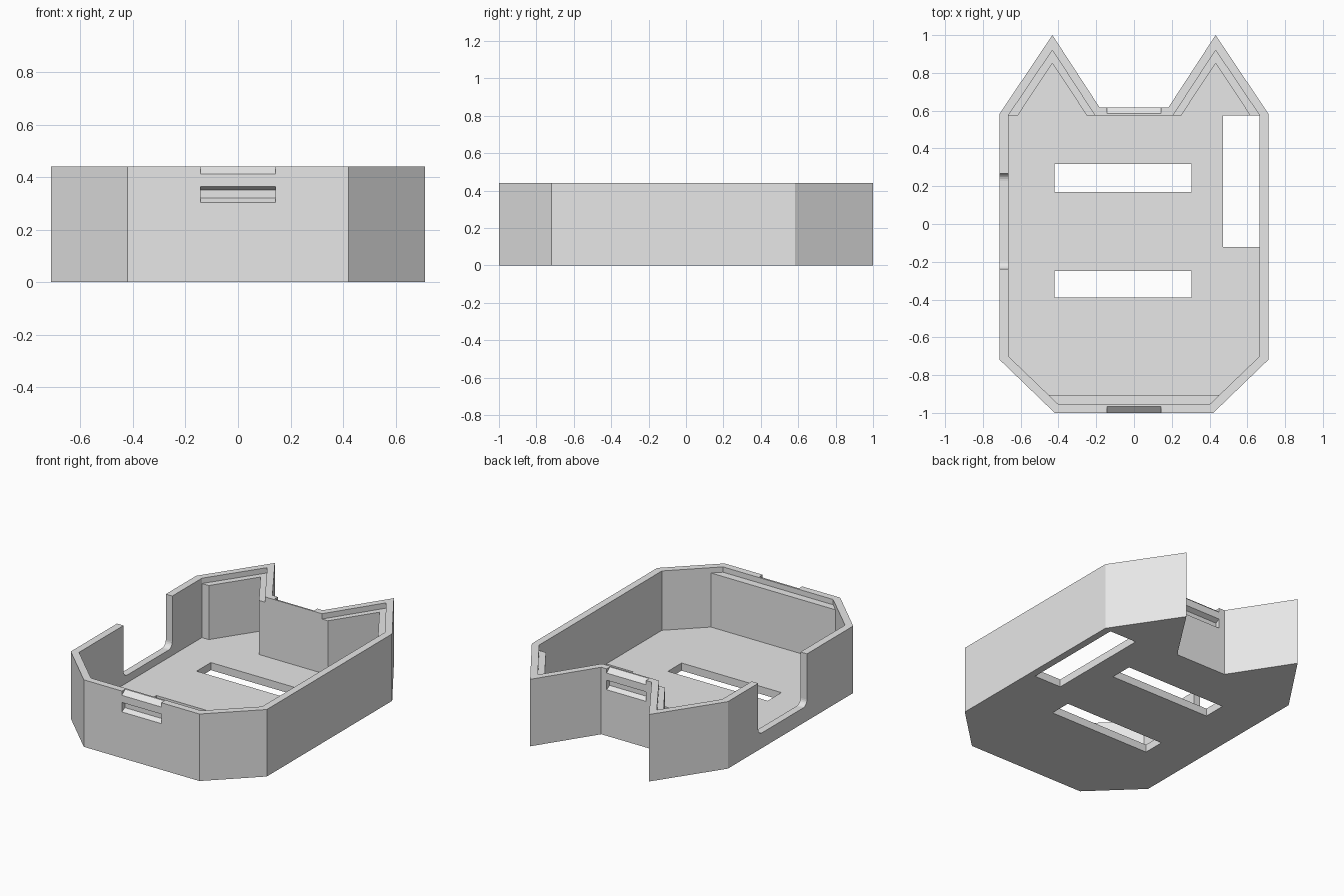
import bpy, bmesh
from math import sin, cos, pi

if "Cube" in bpy.data.objects:
    bpy.data.objects.remove(bpy.data.objects["Cube"], do_unlink=True)

# Single plain grey plastic
grey = bpy.data.materials.new("light_grey")
grey.use_nodes = True
colour = (0.8, 0.8, 0.8, 1)
grey.diffuse_color = colour
grey.node_tree.nodes["Principled BSDF"].inputs["Base Color"].default_value = colour

HEIGHT, FLOOR, LEDGE = 0.44, 0.05, 0.405
ABOVE = HEIGHT + 0.1
INNER, NOTCH = 0.665, 0.575


def prism(name, points, lo, hi, axis="z"):
    """Extrude a profile along z (points are x, y) or along x (points are y, z)."""
    bm = bmesh.new()
    place = (lambda p, d: (p[0], p[1], d)) if axis == "z" else (lambda p, d: (d, p[0], p[1]))
    low = [bm.verts.new(place(p, lo)) for p in points]
    high = [bm.verts.new(place(p, hi)) for p in points]
    bm.faces.new(low)
    bm.faces.new(high)
    for i in range(len(points)):
        j = (i + 1) % len(points)
        bm.faces.new((low[i], low[j], high[j], high[i]))
    bmesh.ops.recalc_face_normals(bm, faces=bm.faces)
    mesh = bpy.data.meshes.new(name)
    bm.to_mesh(mesh)
    bm.free()
    mesh.materials.append(grey)
    obj = bpy.data.objects.new(name, mesh)
    bpy.context.collection.objects.link(obj)
    return obj


def mirrored(half):
    return half + [(-x, y) for x, y in reversed(half)]


def cut(body, cutter):
    cutter.hide_render = True
    mod = body.modifiers.new("cut", "BOOLEAN")
    mod.operation, mod.solver, mod.object = "DIFFERENCE", "EXACT", cutter
    bpy.context.view_layer.objects.active = body
    bpy.ops.object.modifier_apply(modifier=mod.name)
    bpy.data.objects.remove(cutter, do_unlink=True)


def rect(x0, x1, y0, y1):
    return [(x0, y0), (x1, y0), (x1, y1), (x0, y1)]


# Solid outline with two pointed ears
tray = prism("tray", mirrored([(0.42, -1), (0.712, -0.718), (0.712, 0.583),
                               (0.432, 1), (0.183, 0.618)]), 0, HEIGHT)

# Main cavity, leaving thicker ledges at the front and in the ears
cut(tray, prism("cavity", mirrored([(0.452, -0.905), (INNER, -0.70), (INNER, NOTCH),
                                    (0.615, NOTCH), (0.432, 0.85), (0.25, NOTCH)]),
                FLOOR, ABOVE))

# Wider rim recess above the ledges
cut(tray, prism("rim_recess", mirrored([(0.40, -0.955), (INNER, -0.70), (INNER, NOTCH),
                                        (0.432, 0.92), (0.207, NOTCH)]),
                LEDGE, ABOVE))

# Floor openings: two strap slots and one side window
for x0, x1, y0, y1 in [(-0.42, 0.305, 0.17, 0.318), (-0.42, 0.305, -0.39, -0.248),
                       (0.47, INNER, -0.123, NOTCH)]:
    cut(tray, prism("floor_opening", rect(x0, x1, y0, y1), -0.1, FLOOR + 0.03))

# Side wall opening with rounded lower corners
y0, y1, base, r = -0.238, 0.268, 0.1, 0.04
arc = [i * pi / 12 for i in range(7)]
profile = [(y0, ABOVE)]
profile += [(y0 + r - r * cos(a), base + r - r * sin(a)) for a in arc]
profile += [(y1 - r + r * sin(a), base + r - r * cos(a)) for a in arc]
profile += [(y1, ABOVE)]
cut(tray, prism("side_opening", profile, -0.8, -0.64, "x"))

# Clip bevel and tapered clip groove on the front wall and between the ears
for face, inward in [(-1, 1), (0.618, -1)]:
    def at(depth, z):
        return (face + inward * depth, z)
    bevel = [at(0, 0.412), at(0.033, HEIGHT), at(0.033, ABOVE), at(-0.05, ABOVE), at(-0.05, 0.412)]
    groove = [at(-0.05, 0.303), at(0, 0.303), at(0.03, 0.32), at(0.03, 0.35),
              at(0, 0.365), at(-0.05, 0.365)]
    for shape in (bevel, groove):
        cut(tray, prism("clip_cutter", shape, -0.143, 0.143, "x"))
